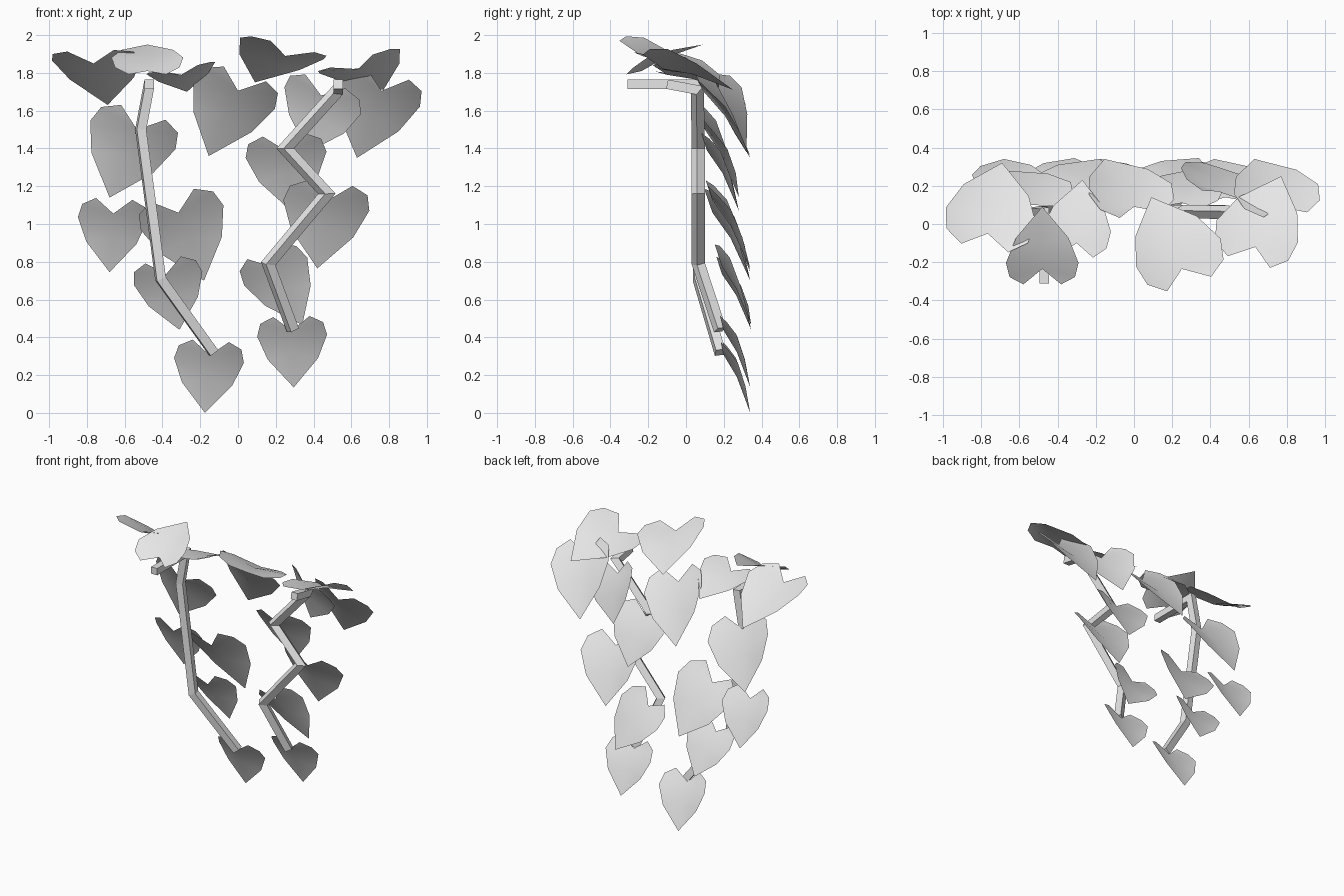
import bpy, bmesh
from mathutils import Vector as V

if "Cube" in bpy.data.objects:
    bpy.data.objects.remove(bpy.data.objects["Cube"])

grey = bpy.data.materials.new("light grey")
grey.diffuse_color = (0.8, 0.8, 0.8, 1)
grey.use_nodes = True
grey.node_tree.nodes["Principled BSDF"].inputs["Base Color"].default_value = grey.diffuse_color


def add_object(name, bm, smooth):
    me = bpy.data.meshes.new(name)
    for f in bm.faces:
        f.smooth = smooth
    bm.to_mesh(me)
    bm.free()
    me.materials.append(grey)
    ob = bpy.data.objects.new(name, me)
    bpy.context.collection.objects.link(ob)


def stem(name, points, r=0.025):
    """Square rod with mitred corners along a path."""
    pts = [V(p) for p in points]
    dirs = [(b - a).normalized() for a, b in zip(pts, pts[1:])]
    side = (V((1, 0, 0)) - dirs[0] * dirs[0].x).normalized()
    up = dirs[0].cross(side)
    ring = [pts[0] + side * a * r + up * b * r
            for a, b in ((1, 1), (-1, 1), (-1, -1), (1, -1))]
    bm = bmesh.new()
    old = [bm.verts.new(p) for p in ring]
    bm.faces.new(old)
    for i, d in enumerate(dirs):
        plane = d + dirs[i + 1] if i + 1 < len(dirs) else d
        ring = [p + d * ((pts[i + 1] - p).dot(plane) / d.dot(plane)) for p in ring]
        new = [bm.verts.new(p) for p in ring]
        for k in range(4):
            j = (k + 1) % 4
            bm.faces.new((old[k], old[j], new[j], new[k]))
        old = new
    bm.faces.new(old)
    bmesh.ops.recalc_face_normals(bm, faces=bm.faces)
    add_object(name, bm, False)


# half of the heart: (across, along from notch 0 to tip 1, lift off the midrib)
HALF = [(0.26, -0.23, 0.04), (0.45, -0.09, 0.09), (0.5, 0.16, 0.14), (0.36, 0.55, 0.1)]


def leaf(name, notch, tip, width, normal=(0, 1, 0.4)):
    """Heart leaf with raised margins, slightly folded along its midrib."""
    notch, tip = V(notch), V(tip)
    axis = tip - notch
    cross = axis.cross(V(normal)).normalized()
    n = cross.cross(axis).normalized()
    bm = bmesh.new()

    def vert(u, v, lift):
        return bm.verts.new(notch + axis * v + (cross * u + n * lift) * width)

    base, mid, end = vert(0, 0, 0), vert(0, 0.4, 0.04), vert(0, 1, 0)
    for s in (1, -1):
        a, b, c, d = [vert(s * u, v, w) for u, v, w in HALF]
        for f in ((base, a, b), (base, b, c), (base, c, mid), (mid, c, d), (mid, d, end)):
            bm.faces.new(f if s < 0 else f[::-1])
    bmesh.ops.recalc_face_normals(bm, faces=bm.faces)
    if sum((f.normal.dot(n) for f in bm.faces)) < 0:
        bmesh.ops.reverse_faces(bm, faces=bm.faces)
    add_object(name, bm, True)


# two hanging stems
stem("left_stem", [(-.47, -.31, 1.74), (-.47, .06, 1.74), (-.515, .065, 1.5),
                   (-.41, .065, .71), (-.13, .18, .32)])
stem("right_stem", [(.53, -.1, 1.74), (.53, .06, 1.71), (.25, .065, 1.4),
                    (.47, .065, 1.16), (.16, .065, .79), (.29, .18, .44)])

# leaves hanging down along the stems
hanging = [
    ((-.15, .20, .305), (-.175, .34, 0), .37),
    ((.285, .20, .435), (.295, .34, .135), .37),
    ((-.38, .19, .735), (-.31, .345, .44), .37),
    ((.175, .19, .775), (.34, .345, .465), .37),
    ((.475, .14, 1.125), (.42, .34, .765), .46),
    ((-.315, .14, 1.06), (-.18, .34, .70), .46),
    ((-.66, .19, 1.055), (-.68, .34, .745), .37),
    ((-.535, .10, 1.50), (-.68, .28, 1.14), .48),
    ((.25, .11, 1.39), (.28, .28, 1.07), .43),
    ((0, .09, 1.705), (-.155, .34, 1.36), .46),
    ((.76, .09, 1.705), (.63, .34, 1.35), .46),
]
for i, args in enumerate(hanging):
    leaf(f"hanging_leaf_{i + 1}", *args)

# leaves spreading over the top
spread = [
    ((.44, .17, 1.68), (.37, .32, 1.38), .44, (.35, 1, .35)),
    ((.635, -.12, 1.82), (.77, .25, 1.71), .46, (-.25, .2, 1)),
    ((.25, -.235, 1.89), (.09, .14, 1.75), .48, (.16, .3, 1)),
    ((-.765, -.05, 1.85), (-.69, .32, 1.63), .48, (.06, .5, 1)),
    ((-.30, -.10, 1.79), (-.27, .23, 1.70), .37, (-.16, .3, 1)),
    ((-.48, -.235, 1.81), (-.48, .09, 1.95), .38, (0, -.4, 1)),
]
for i, args in enumerate(spread):
    leaf(f"top_leaf_{i + 1}", *args)
